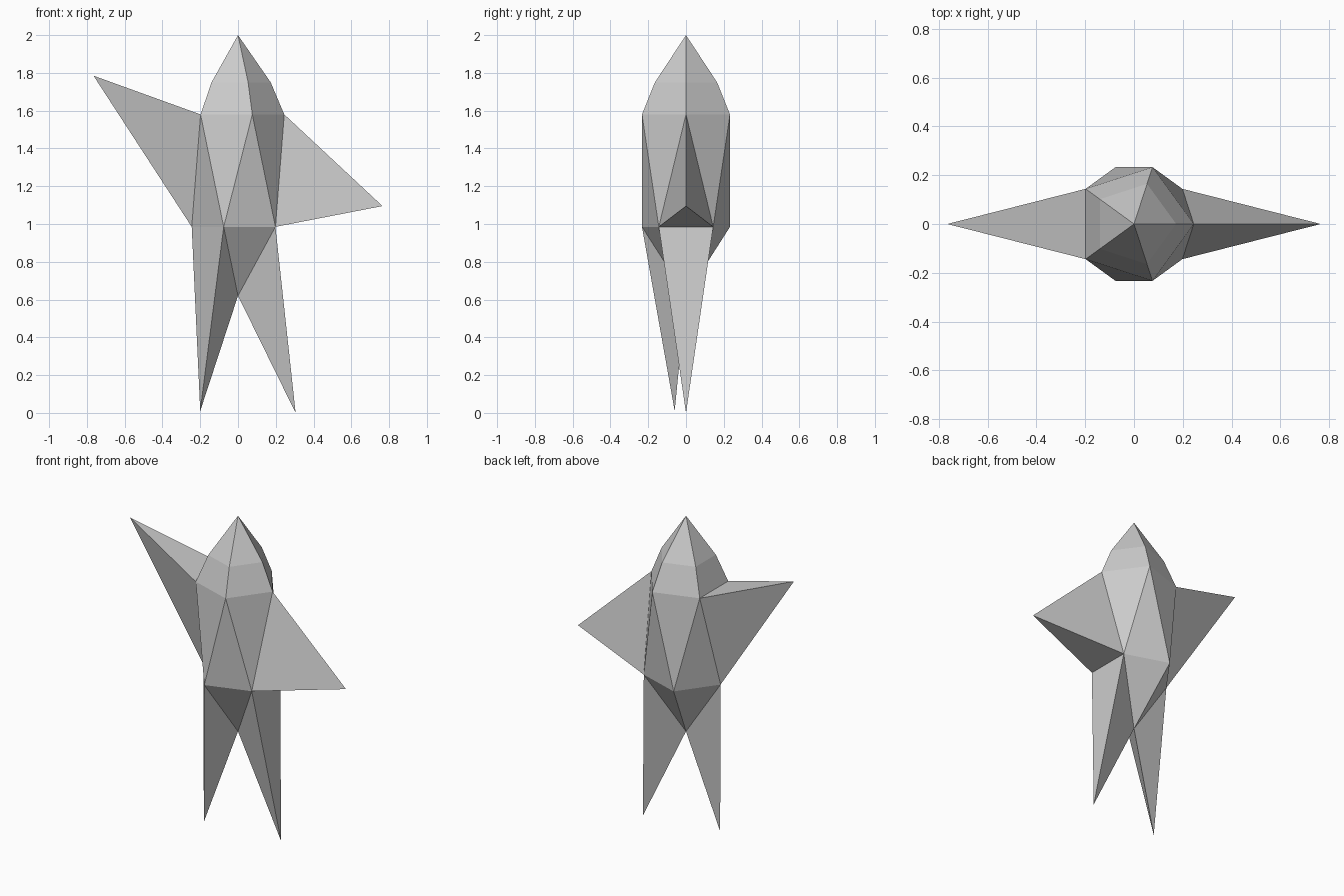
import bpy, bmesh
from math import cos, sin, tau
from mathutils import Vector

if "Cube" in bpy.data.objects:
    bpy.data.objects.remove(bpy.data.objects["Cube"])

SIDES = 5


def ring(radius, z, phase=0.0):
    """Five points of a pentagon; phase is in units of one side."""
    return [Vector((radius * cos(tau * (i + phase) / SIDES),
                    radius * sin(tau * (i + phase) / SIDES), z)) for i in range(SIDES)]


def make_object(name, triangles, inside):
    """Flat-shaded mesh from triangles, turned to face away from an inside point."""
    bm = bmesh.new()
    for tri in triangles:
        a, b, c = tri
        if (b - a).cross(c - a).dot((a + b + c) / 3 - inside) < 0:
            tri = (a, c, b)
        bm.faces.new([bm.verts.new(p) for p in tri])
    bmesh.ops.remove_doubles(bm, verts=bm.verts[:], dist=1e-4)
    mesh = bpy.data.meshes.new(name)
    bm.to_mesh(mesh)
    bm.free()
    obj = bpy.data.objects.new(name, mesh)
    bpy.context.collection.objects.link(obj)
    return obj


def fan(points, tip):
    n = len(points)
    return [(points[i], points[(i + 1) % n], tip) for i in range(n)]


# Pentagon levels shared by all parts
brow = ring(0.173, 1.75)
shoulder = ring(0.245, 1.58)
waist = ring(0.245, 0.985, 0.5)
crown = Vector((0, 0, 2))
crotch = Vector((0, 0, 0.62))

# Head: pointed cap with one bend
head = fan(brow, crown)
for i in range(SIDES):
    j = (i + 1) % SIDES
    head += [(shoulder[i], shoulder[j], brow[j]), (shoulder[i], brow[j], brow[i])]
make_object("head", head, Vector((0, 0, 1.65)))

# Limbs: a body triangle pulled out to a point
limbs = {
    "raised_arm": ((shoulder[2], shoulder[3], waist[2]), (-0.765, 0, 1.785)),
    "lowered_arm": ((waist[4], waist[0], shoulder[0]), (0.765, 0, 1.095)),
    "left_leg": ((waist[2], waist[3], crotch), (-0.2, -0.06, 0.01)),
    "right_leg": ((waist[4], waist[0], crotch), (0.305, 0, 0)),
}
for name, (base, tip) in limbs.items():
    tip = Vector(tip)
    make_object(name, fan(base, tip), (sum(base, Vector()) + tip) / 4)

# Torso: zigzag band and lower point, open where the limbs attach
torso = fan(waist, crotch)
for i in range(SIDES):
    j = (i + 1) % SIDES
    torso += [(shoulder[i], shoulder[j], waist[i]), (waist[i], waist[j], shoulder[j])]
openings = [{tuple(p) for p in base} for base, _ in limbs.values()]
torso = [t for t in torso if {tuple(p) for p in t} not in openings]
make_object("torso", torso, Vector((0, 0, 1.25)))
